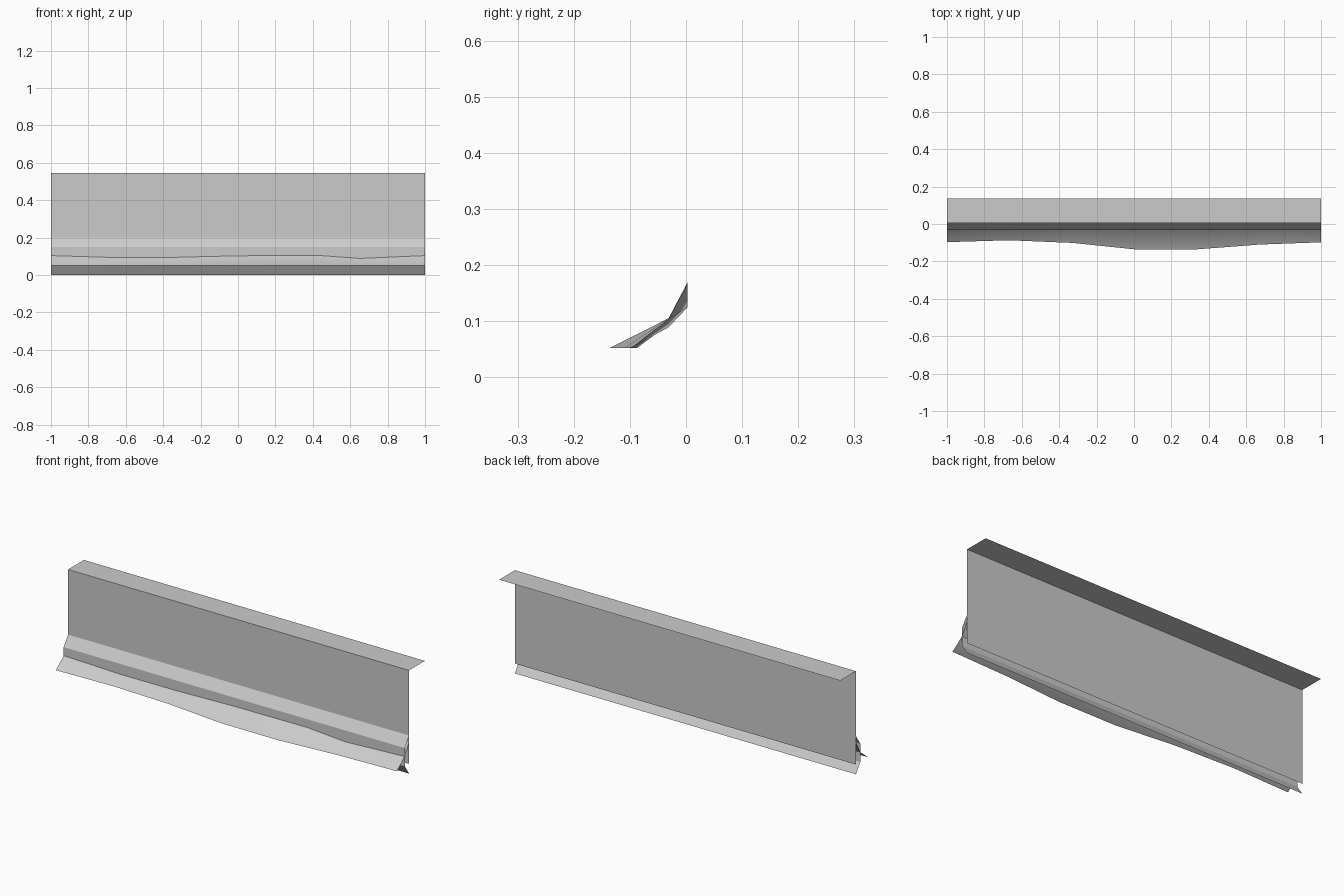
import bpy

cube = bpy.data.objects.get("Cube")
if cube:
    bpy.data.objects.remove(cube, do_unlink=True)

grey = bpy.data.materials.new("light grey")
grey.use_nodes = True
grey.diffuse_color = (0.6, 0.6, 0.6, 1)
grey.node_tree.nodes["Principled BSDF"].inputs["Base Color"].default_value = (0.6, 0.6, 0.6, 1)


def sheet(name, rows, smooth=False):
    """Skin a strip of quads between successive rows of points."""
    n = len(rows[0])
    verts = [p for row in rows for p in row]
    faces = [(r * n + i, (r + 1) * n + i, (r + 1) * n + i + 1, r * n + i + 1)
             for r in range(len(rows) - 1) for i in range(n - 1)]
    mesh = bpy.data.meshes.new(name)
    mesh.from_pydata(verts, [], faces)
    mesh.materials.append(grey)
    for poly in mesh.polygons:
        poly.use_smooth = smooth
    obj = bpy.data.objects.new(name, mesh)
    bpy.context.collection.objects.link(obj)
    return obj


def extrusion(name, profile):
    """Straight sheet with a (y, z) profile along the full length."""
    return sheet(name, [[(-1, y, z), (1, y, z)] for y, z in profile])


WALL, FACE, LOW = 0.005, -0.031, 0.052

# Upright wall with the ledge on top
extrusion("wall_and_ledge", [(0.137, 0.547), (WALL, 0.547), (WALL, LOW)])

# Folded kerb in front of the wall foot
extrusion("kerb", [(WALL, 0.202), (FACE, 0.149), (FACE, LOW), (WALL, 0)])

# Wavy skirt: x, height at the kerb face, x and depth of the front rim
skirt = [(-1, 0.104, -1, -0.097), (-0.67, 0.094, -0.67, -0.087),
         (-0.33, 0.095, -0.33, -0.101), (0, 0.103, 0, -0.135),
         (0.43, 0.105, 0.33, -0.136), (0.65, 0.089, 0.67, -0.110),
         (1, 0.104, 1, -0.098)]
back = [(x, WALL - 0.002, 0.125 + (z - 0.089) * 2.8) for x, z, _, _ in skirt]
middle = [(x, FACE, z) for x, z, _, _ in skirt]
rim = [(x, y, LOW) for _, _, x, y in skirt]
sheet("wavy_skirt", [back, middle, rim], smooth=True)
